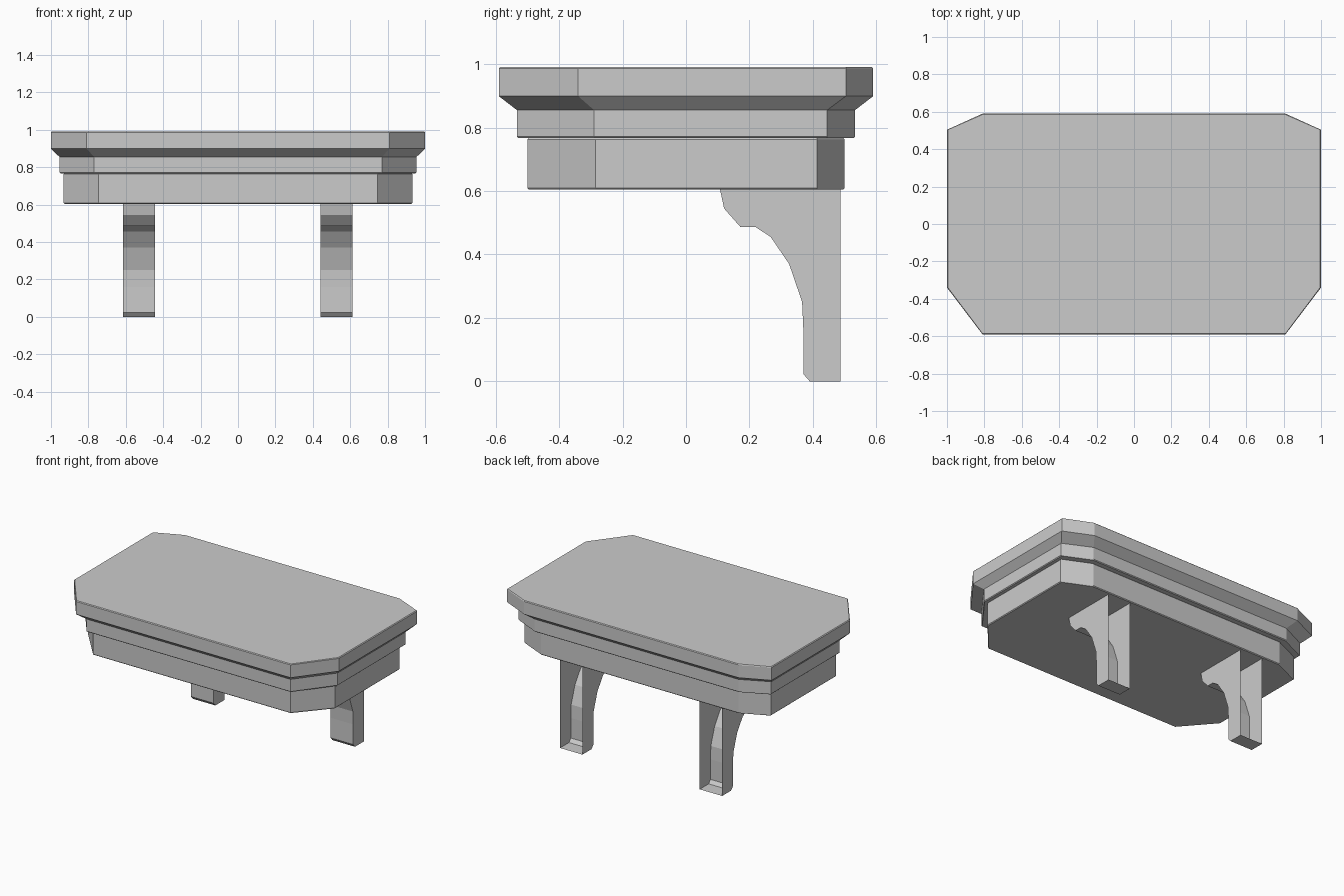
import bpy, bmesh

if "Cube" in bpy.data.objects:
    bpy.data.objects.remove(bpy.data.objects["Cube"])


def make_object(name, bm):
    bmesh.ops.recalc_face_normals(bm, faces=bm.faces)
    mesh = bpy.data.meshes.new(name)
    bm.to_mesh(mesh)
    bm.free()
    obj = bpy.data.objects.new(name, mesh)
    bpy.context.collection.objects.link(obj)
    return obj


def outline(half_x, half_y, corner_x, front_y, back_y, inset=0.0):
    """Octagon with long chamfers at the front and short ones at the back."""
    hx, hy = half_x - inset, half_y - inset
    right = [(corner_x, -hy), (hx, front_y), (hx, back_y), (corner_x, hy)]
    return right + [(-x, y) for x, y in reversed(right)]


# Shelf: stacked mouldings lofted through octagonal rings
block = (0.932, 0.50, 0.745, -0.285, 0.413)
middle = (0.955, 0.533, 0.77, -0.29, 0.445)
slab = (1.0, 0.59, 0.81, -0.34, 0.504)
E = 0.005  # tiny edge bevel
levels = [
    (0.604, block, E), (0.604 + E, block, 0), (0.762, block, 0), (0.767, block, E),
    (0.767, middle, E), (0.767 + E, middle, 0), (0.855, middle, 0),
    (0.899, slab, 0), (0.991 - E, slab, 0), (0.991, slab, E),
]
bm = bmesh.new()
rings = [[bm.verts.new((x, y, z)) for x, y in outline(*shape, inset)]
         for z, shape, inset in levels]
for low, high in zip(rings, rings[1:]):
    for i in range(8):
        j = (i + 1) % 8
        bm.faces.new((low[i], low[j], high[j], high[i]))
bm.faces.new(rings[0][::-1])
bm.faces.new(rings[-1])
make_object("shelf", bm)

# Brackets: curved side profile (y, z), hollow with an open back against the wall
profile = [
    (0.487, 0.0), (0.39, 0.0), (0.37, 0.023), (0.37, 0.16), (0.366, 0.25),
    (0.325, 0.37), (0.267, 0.455), (0.22, 0.486), (0.172, 0.486),
    (0.12, 0.545), (0.107, 0.606), (0.487, 0.606),
]
for side, centre in (("left", -0.529), ("right", 0.526)):
    bm = bmesh.new()
    a, b = [[bm.verts.new((centre + dx, y, z)) for y, z in profile]
            for dx in (-0.085, 0.085)]
    bm.faces.new(a)
    bm.faces.new(b[::-1])
    for i in range(len(profile) - 2):
        bm.faces.new((a[i], b[i], b[i + 1], a[i + 1]))
    # The top is hidden by the shelf and the back stays open
    bmesh.ops.recalc_face_normals(bm, faces=bm.faces)
    make_object(side + "_bracket", bm)
